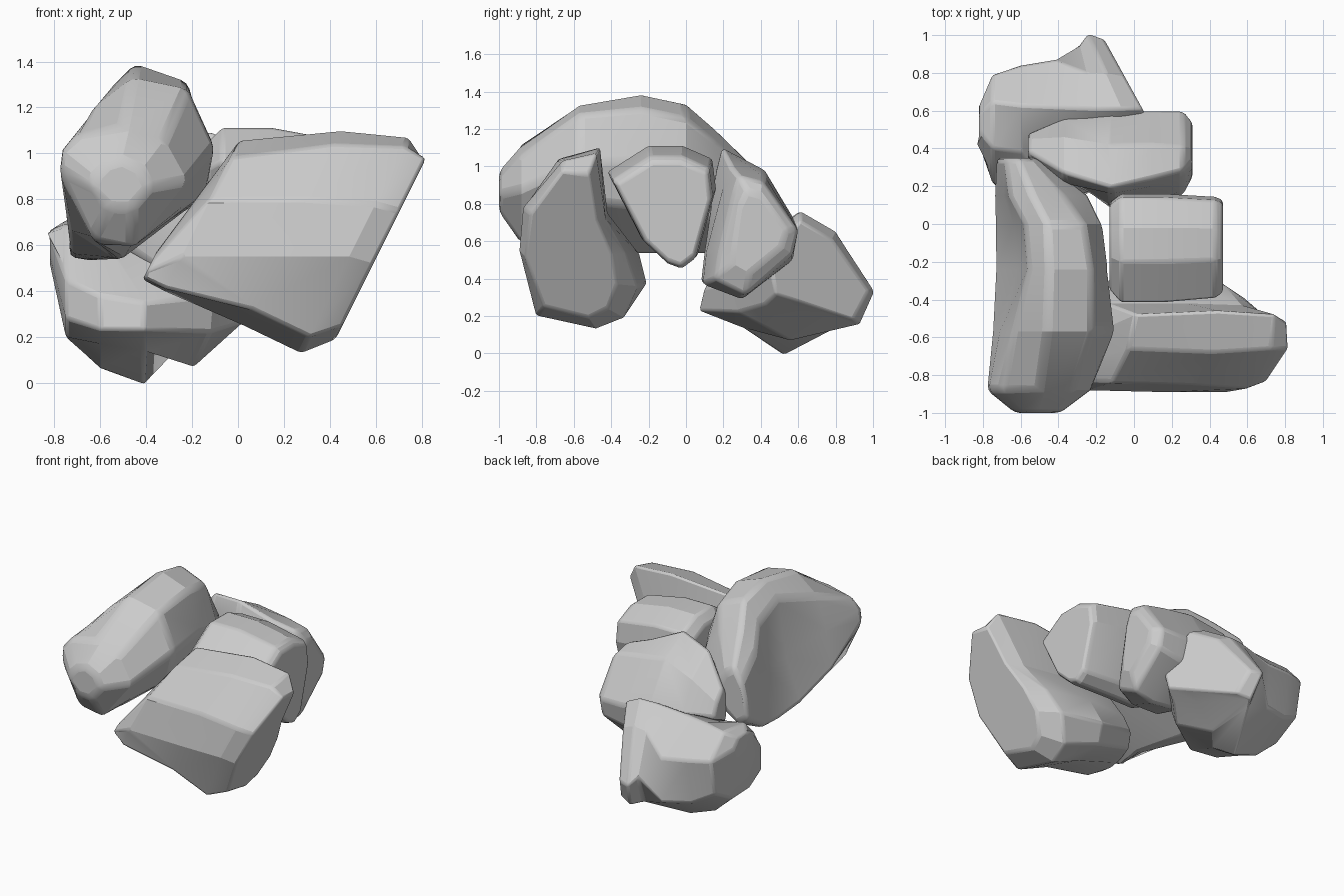
import bpy, bmesh
from mathutils import Vector


def loft(name, sections, axis="x", bevel=0.02, lean=0.0):
    """Bridge equal-sized rings of 2D points placed along an axis.
    lean tilts x with height; an optional third section entry slants that ring with y."""
    bm = bmesh.new()
    rings = []
    for pos, pts, *slant in sections:
        s = slant[0] if slant else 0
        rings.append([bm.verts.new((pos + lean * (b - .6) + s * (a - .6), a, b)
                                   if axis == "x" else (a, pos, b)) for a, b in pts])
    n = len(rings[0])
    for r0, r1 in zip(rings, rings[1:]):
        for i in range(n):
            j = (i + 1) % n
            bm.faces.new((r0[i], r0[j], r1[j], r1[i]))
    # End caps fan out from their centres
    for ring in (rings[0], rings[-1]):
        c = bm.verts.new(sum((v.co for v in ring), Vector()) / n)
        for i in range(n):
            bm.faces.new((c, ring[i], ring[(i + 1) % n]))
    bmesh.ops.recalc_face_normals(bm, faces=bm.faces)
    mesh = bpy.data.meshes.new(name)
    bm.to_mesh(mesh)
    bm.free()
    ob = bpy.data.objects.new(name, mesh)
    bpy.context.collection.objects.link(ob)
    m = ob.modifiers.new("worn_edges", "BEVEL")
    m.width = bevel
    m.segments = 2
    m.limit_method = "ANGLE"
    m.angle_limit = 0.5
    bpy.context.view_layer.objects.active = ob
    ob.select_set(True)
    bpy.ops.object.shade_smooth_by_angle(angle=0.35)
    ob.select_set(False)
    return ob


def scaled(pts, s, dy=0, dz=0):
    cx = sum(p[0] for p in pts) / len(pts)
    cy = sum(p[1] for p in pts) / len(pts)
    return [(cx + dy + (x - cx) * s, cy + dz + (y - cy) * s) for x, y in pts]


# Arched block with a tilted, slightly hollow facet, sections run front to back
loft("arched_bone", [
    (-1.0, [(-.64, .84), (-.62, .9), (-.57, .95), (-.5, .97), (-.42, .93), (-.38, .85), (-.46, .76), (-.56, .76)]),
    (-.88, [(-.78, .93), (-.77, 1.02), (-.7, 1.08), (-.5, 1.12), (-.32, 1.06), (-.22, .88), (-.46, .58), (-.64, .62)]),
    (-.57, [(-.75, .68), (-.71, .96), (-.64, 1.19), (-.46, 1.33), (-.22, 1.28), (-.1, 1.03), (-.14, .82), (-.52, .53)]),
    (-.24, [(-.74, .57), (-.62, .88), (-.56, 1.28), (-.45, 1.39), (-.22, 1.31), (-.14, 1.03), (-.18, .78), (-.6, .53)]),
    (.0, [(-.74, .55), (-.64, .88), (-.58, 1.2), (-.46, 1.34), (-.26, 1.26), (-.17, 1.0), (-.23, .75), (-.62, .53)]),
    (.15, [(-.74, .56), (-.69, .86), (-.66, 1.07), (-.54, 1.21), (-.37, 1.14), (-.24, .95), (-.32, .7), (-.65, .53)]),
    (.35, [(-.73, .68), (-.71, .82), (-.68, .92), (-.62, 1.02), (-.55, .97), (-.5, .85), (-.55, .7), (-.65, .62)]),
], axis="y", bevel=.03)

# Large front wedge with a kidney-shaped outer face
loft("front_wedge_bone", [
    (-.34, [(-.8, .46), (-.84, .48), (-.83, .52), (-.77, .56), (-.64, .57), (-.57, .54), (-.55, .51), (-.57, .48), (-.64, .46), (-.73, .45)]),
    (-.22, [(-.85, .41), (-.88, .55), (-.84, .8), (-.66, .98), (-.48, 1.06), (-.42, .75), (-.36, .6), (-.35, .5), (-.42, .42), (-.6, .4)]),
    (.2, [(-.82, .32), (-.89, .55), (-.85, .8), (-.68, 1.04), (-.46, 1.1), (-.42, .75), (-.25, .53), (-.21, .37), (-.3, .27), (-.52, .25)]),
    (.51, [(-.8, .2), (-.89, .55), (-.87, .78), (-.66, 1.03), (-.48, 1.07), (-.43, .72), (-.32, .53), (-.26, .36), (-.33, .19), (-.48, .13)]),
    (.63, [(-.76, .25), (-.86, .52), (-.83, .75), (-.66, .98), (-.52, .96), (-.48, .72), (-.4, .53), (-.37, .37), (-.42, .24), (-.52, .19)]),
], lean=.5, bevel=.015)

# Small middle wedge, its outer end a little lower
wedge = [(-.42, .97), (-.2, 1.11), (-.02, 1.11), (.14, 1.04), (.16, .88),
         (.06, .52), (-.02, .46), (-.1, .49), (-.24, .62)]
loft("middle_wedge_bone", [
    (-.13, scaled(wedge, .8)), (-.07, wedge), (.15, wedge),
    (.43, scaled(wedge, .93, 0, -.03)), (.47, scaled(wedge, .85, 0, -.04))], bevel=.015)

# Leaning wedge beside the middle one
loft("leaning_wedge_bone", [
    (-.56, [(.34, .72), (.35, .84), (.39, .87), (.45, .79), (.48, .7), (.42, .6), (.37, .6), (.34, .65)]),
    (-.37, [(.24, .65), (.22, .96), (.27, 1.06), (.46, .91), (.56, .7), (.48, .52), (.35, .48), (.27, .52)]),
    (-.12, [(.1, .55), (.16, .98), (.19, 1.1), (.42, .98), (.6, .68), (.56, .5), (.3, .32), (.08, .38)]),
    (.1, [(.11, .55), (.2, .89), (.24, 1.0), (.42, .95), (.6, .66), (.57, .5), (.3, .29), (.09, .37)]),
    (.26, [(.18, .55), (.25, .85), (.28, .95), (.41, .92), (.6, .66), (.57, .53), (.32, .31), (.15, .4)]),
    (.31, [(.26, .59), (.29, .79), (.33, .87), (.4, .85), (.54, .66), (.51, .57), (.34, .43), (.25, .48)]),
], bevel=.02)

# Low block at the rear, slanted outer face above a grooved underside
loft("rear_block_bone", [
    (-.82, [(.42, .6), (.43, .64), (.5, .67), (.58, .66), (.63, .6), (.6, .53), (.5, .52), (.44, .55)]),
    (-.75, [(.22, .28), (.22, .45), (.4, .69), (.65, .71), (.79, .55), (.74, .3), (.55, .2), (.35, .2)]),
    (-.6, [(.1, .23), (.12, .38), (.38, .65), (.63, .73), (.84, .54), (.8, .22), (.52, .06), (.3, .17)]),
    (-.41, [(.07, .23), (.1, .35), (.38, .61), (.62, .75), (.87, .52), (.86, .2), (.52, -.01), (.3, .14)]),
    (-.2, [(.28, .22), (.23, .38), (.41, .61), (.61, .76), (.8, .64), (.95, .38), (.85, .16), (.56, .07)], -.25),
    (-.06, [(.42, .26), (.38, .41), (.46, .6), (.61, .76), (.8, .65), (1.01, .33), (.93, .15), (.58, .23)], -.45),
    (.05, [(.48, .32), (.46, .43), (.52, .59), (.61, .71), (.78, .61), (.98, .33), (.9, .18), (.6, .28)], -.55),
], bevel=.015)
